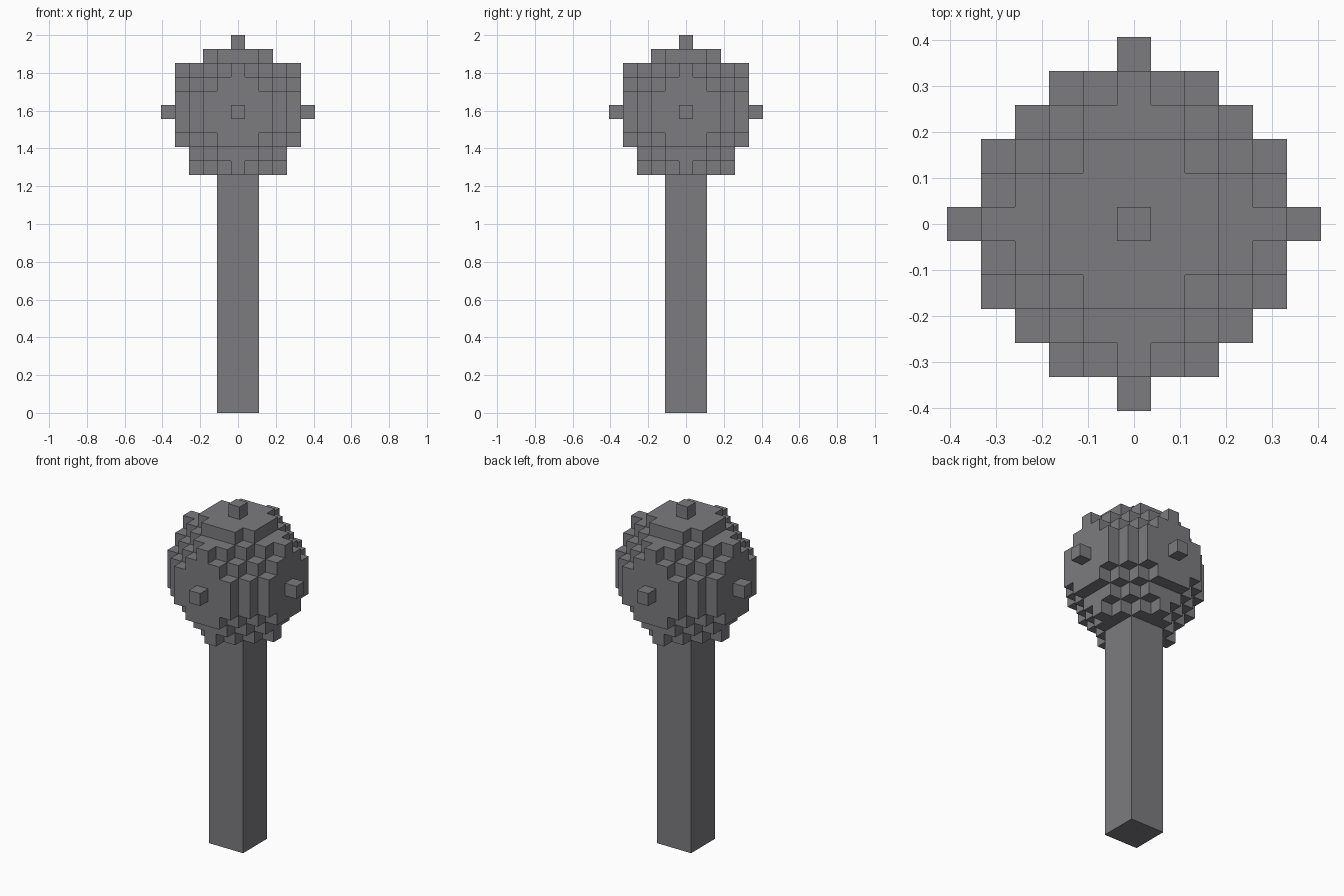
import bpy
import bmesh
from mathutils import Vector

UNIT = 2 / 27                     # edge of one block
POLE_LAYERS = 17                  # blocks below the head
CENTRE = Vector((0, 0, 21.5))     # middle of the head, in blocks

cube = bpy.data.objects.get("Cube")
if cube:
    bpy.data.objects.remove(cube, do_unlink=True)

# One stone grey for everything
grey = bpy.data.materials.new("stone_grey")
grey.use_nodes = True
colour = (0.20, 0.20, 0.215, 1)
grey.diffuse_color = colour
grey.node_tree.nodes["Principled BSDF"].inputs["Base Color"].default_value = colour


def make_object(name, bm):
    mesh = bpy.data.meshes.new(name)
    bm.to_mesh(mesh)
    bm.free()
    mesh.materials.append(grey)
    obj = bpy.data.objects.new(name, mesh)
    bpy.context.collection.objects.link(obj)
    return obj


def make_box(name, centre, size):
    bm = bmesh.new()
    bmesh.ops.create_cube(bm, size=1)
    for v in bm.verts:
        v.co = Vector(centre) + Vector([c * s for c, s in zip(v.co, size)])
    return make_object(name, bm)


def block_shell(name, cells):
    """Skin a set of blocks, leaving out the faces between neighbours."""
    bm = bmesh.new()
    for cell in cells:
        for axis in range(3):
            for sign in (-1, 1):
                step = [0, 0, 0]
                step[axis] = sign
                if tuple(c + s for c, s in zip(cell, step)) in cells:
                    continue
                normal = Vector(step)
                u = Vector([float(i == (axis + 1) % 3) for i in range(3)])
                w = normal.cross(u)
                mid = CENTRE + Vector(cell) + normal / 2
                corners = (-u - w, u - w, u + w, w - u)
                bm.faces.new([bm.verts.new((mid + c / 2) * UNIT) for c in corners])
    bmesh.ops.remove_doubles(bm, verts=bm.verts, dist=UNIT / 100)
    return make_object(name, bm)


# Pole
pole_height = POLE_LAYERS * UNIT
make_box("pole", (0, 0, pole_height / 2), (3 * UNIT, 3 * UNIT, pole_height))

# Round head of blocks
span = range(-4, 5)
head = {(x, y, z) for x in span for y in span for z in span
        if x * x + y * y + z * z <= 21}

# Single blocks ringing the crown and the underside
for reach, level in ((4, 3), (3, -4)):
    for sx, sy in ((1, 0), (-1, 0), (0, 1), (0, -1)):
        head.add((sx * reach, sy * reach, level))
block_shell("head", head)

# Studs on the sides and top
studs = {"left": (5, 0, 0), "right": (-5, 0, 0), "front": (0, -5, 0),
         "back": (0, 5, 0), "top": (0, 0, 5)}
for side, cell in studs.items():
    make_box(side + "_stud", (CENTRE + Vector(cell)) * UNIT, (UNIT, UNIT, UNIT))
